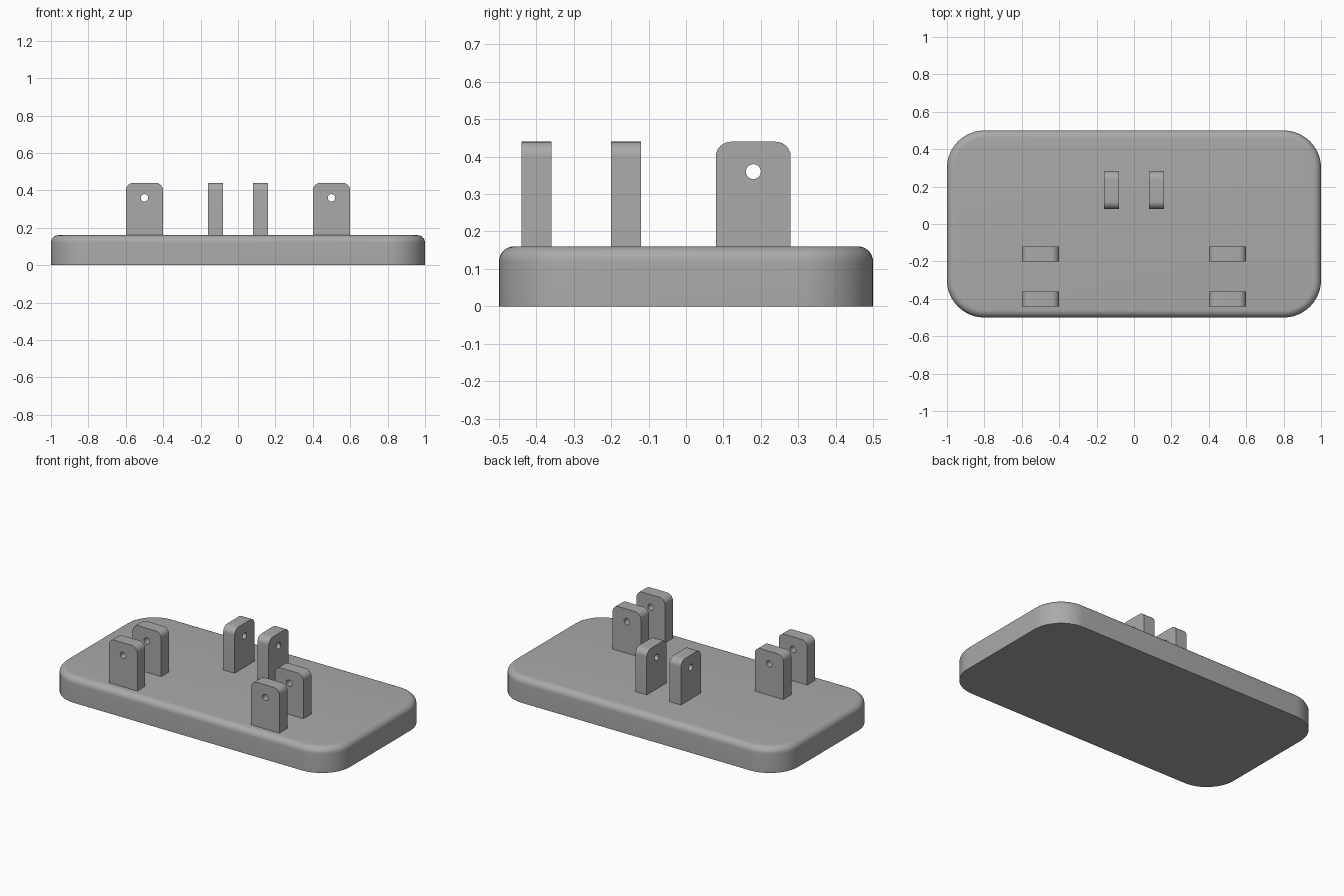
import bpy, bmesh
from math import sin, cos, pi, radians
from mathutils import Matrix

cube = bpy.data.objects.get("Cube")
if cube:
    bpy.data.objects.remove(cube)

grey = bpy.data.materials.new("plain grey")
grey.use_nodes = True
colour = (0.4, 0.4, 0.4, 1)
grey.diffuse_color = colour
grey.node_tree.nodes["Principled BSDF"].inputs["Base Color"].default_value = colour


def finish(bm, name):
    bmesh.ops.recalc_face_normals(bm, faces=bm.faces)
    mesh = bpy.data.meshes.new(name)
    bm.to_mesh(mesh)
    bm.free()
    mesh.materials.append(grey)
    obj = bpy.data.objects.new(name, mesh)
    bpy.context.collection.objects.link(obj)
    bpy.ops.object.select_all(action='DESELECT')
    obj.select_set(True)
    bpy.context.view_layer.objects.active = obj
    bpy.ops.object.shade_smooth_by_angle(angle=radians(30))
    return obj


def arc(cx, cz, r, start, end, steps):
    angles = [start + (end - start) * i / steps for i in range(steps + 1)]
    return [(cx + r * cos(a), cz + r * sin(a)) for a in angles]


def base_plate(width, depth, height, corner, fillet):
    bm = bmesh.new()
    # rounded outline, repeated upward and inward to form the top fillet
    profile = [(0, 0)] + [(fillet * (1 - cos(a)), height - fillet * (1 - sin(a)))
                          for a in (pi / 2 * i / 8 for i in range(9))]
    rings = []
    for inset, z in profile:
        ring = []
        for k, (sx, sy) in enumerate(((1, 1), (-1, 1), (-1, -1), (1, -1))):
            for x, y in arc(sx * (width / 2 - corner), sy * (depth / 2 - corner),
                            corner - inset, k * pi / 2, (k + 1) * pi / 2, 12):
                ring.append(bm.verts.new((x, y, z)))
        rings.append(ring)
    for low, high in zip(rings, rings[1:]):
        for i in range(len(low)):
            j = (i + 1) % len(low)
            bm.faces.new((low[i], low[j], high[j], high[i]))
    bm.faces.new(rings[0])
    bm.faces.new(rings[-1])
    return finish(bm, "base_plate")


def lug(name, x, y, turned):
    """Upright tab with rounded top corners and a pin hole."""
    half, thick, bottom, top, r = 0.1, 0.08, 0.15, 0.44, 0.04
    outline = [(-half, bottom), (half, bottom)]
    outline += arc(half - r, top - r, r, 0, pi / 2, 8)
    outline += arc(r - half, top - r, r, pi / 2, pi, 8)
    hole = arc(0, 0.36, 0.02, 0, 2 * pi, 24)[:-1]
    bm = bmesh.new()
    for loop in (outline, hole):
        verts = [bm.verts.new((u, -thick / 2, z)) for u, z in loop]
        for a, b in zip(verts, verts[1:] + verts[:1]):
            bm.edges.new((a, b))
    bmesh.ops.triangle_fill(bm, edges=bm.edges[:], use_beauty=True)
    out = bmesh.ops.extrude_face_region(bm, geom=bm.faces[:], use_keep_orig=True)
    moved = [g for g in out["geom"] if isinstance(g, bmesh.types.BMVert)]
    bmesh.ops.translate(bm, verts=moved, vec=(0, thick, 0))
    if turned:
        bm.transform(Matrix.Rotation(pi / 2, 4, 'Z'))
    bm.transform(Matrix.Translation((x, y, 0)))
    return finish(bm, name)


base_plate(2, 1, 0.16, 0.2, 0.04)

# Paired lugs: two front hinge pairs and one rear pair
for side, s in (("left", 1), ("right", -1)):
    lug(f"front_{side}_outer_lug", 0.5 * s, -0.40, False)
    lug(f"front_{side}_inner_lug", 0.5 * s, -0.16, False)
    lug(f"rear_{side}_lug", 0.12 * s, 0.18, True)
